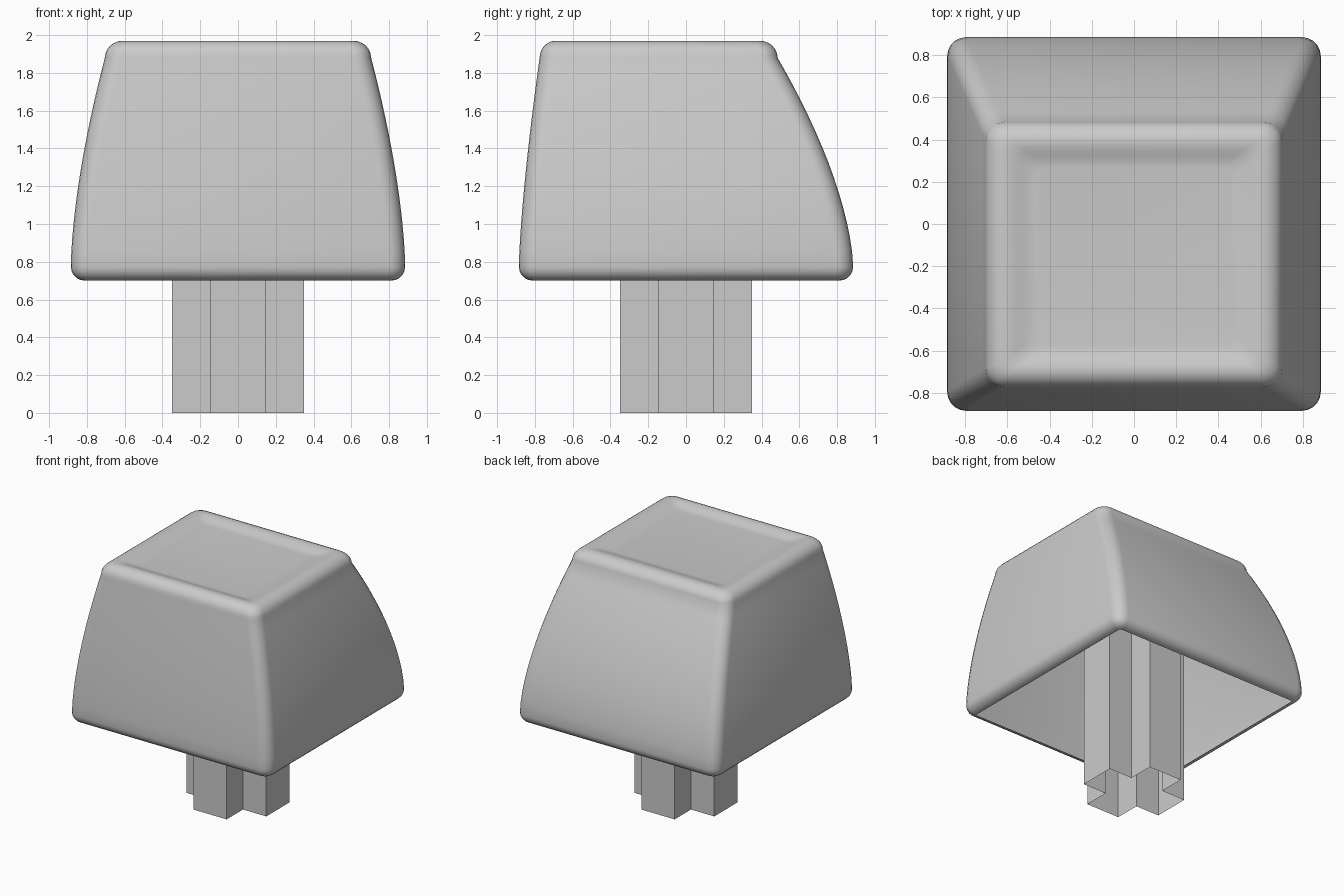
import bpy, bmesh, math

if "Cube" in bpy.data.objects:
    bpy.data.objects.remove(bpy.data.objects["Cube"])


def make_object(name, bm):
    mesh = bpy.data.meshes.new(name)
    bmesh.ops.recalc_face_normals(bm, faces=bm.faces[:])
    bm.to_mesh(mesh)
    bm.free()
    ob = bpy.data.objects.new(name, mesh)
    bpy.context.collection.objects.link(ob)
    return ob


def rounded_rect(half_x, y0, y1, r, steps=5):
    """Outline of a rounded rectangle, counter-clockwise."""
    pts = []
    corners = [(half_x - r, y1 - r), (-half_x + r, y1 - r),
               (-half_x + r, y0 + r), (half_x - r, y0 + r)]
    for i, (cx, cy) in enumerate(corners):
        for s in range(steps + 1):
            a = math.pi / 2 * (i + s / steps)
            pts.append((cx + r * math.cos(a), cy + r * math.sin(a)))
    return pts


def bridge(bm, lower, upper):
    n = len(lower)
    for i in range(n):
        j = (i + 1) % n
        bm.faces.new((lower[i], lower[j], upper[j], upper[i]))


# Cap: sections are half width, front y, back y, height, corner radius
sections = []
for k in range(5):                                   # rolled bottom edge
    a = math.pi / 2 * k / 5
    d = 0.075 * (1 - math.sin(a))
    sections.append((0.885 - d, -0.885 + d, 0.885 - d,
                     0.775 - 0.075 * math.cos(a), 0.09 - d))
for k in range(15):                                  # bulging walls
    t = k / 14
    u = t ** 1.6
    sections.append((0.885 - 0.18 * u, -0.885 + 0.11 * t ** 1.4,
                     0.885 - 0.40 * u, 0.775 + 1.105 * t, 0.09))
for k in range(1, 7):                                # rounded top edge
    a = math.pi / 2 * k / 6
    d = 1 - math.cos(a)
    sections.append((0.705 - 0.095 * d, -0.775 + 0.085 * d,
                     0.485 - 0.095 * d, 1.88 + 0.09 * math.sin(a),
                     0.09 - 0.04 * d))
for k in range(1, 6):                                # shallow dish
    t = k / 5
    s = t * t * (3 - 2 * t)
    sections.append((0.61 - 0.14 * t, -0.69 + 0.11 * t, 0.39 - 0.12 * t,
                     1.97 - 0.03 * s, 0.05))

bm = bmesh.new()
rings = [[bm.verts.new((x, y, z)) for x, y in rounded_rect(hx, y0, y1, r)]
         for hx, y0, y1, z, r in sections]
for lower, upper in zip(rings, rings[1:]):
    bridge(bm, lower, upper)
bm.faces.new(rings[-1])
cap = make_object("cap_shell", bm)

# Stem: hollow cross-shaped tube reaching up to the cap's underside
w, t = 0.35, 0.145
quarter = [(w, -t), (w, t), (t, t)]
outline = []
for _ in range(4):
    outline += quarter
    quarter = [(-y, x) for x, y in quarter]
bm = bmesh.new()
bottom, top = [[bm.verts.new((x, y, z)) for x, y in outline] for z in (0, 1.93)]
bridge(bm, bottom, top)
make_object("cross_stem", bm)

# Smooth shading for the cap only
bpy.ops.object.select_all(action='DESELECT')
cap.select_set(True)
bpy.context.view_layer.objects.active = cap
bpy.ops.object.shade_smooth_by_angle(angle=math.radians(40))
